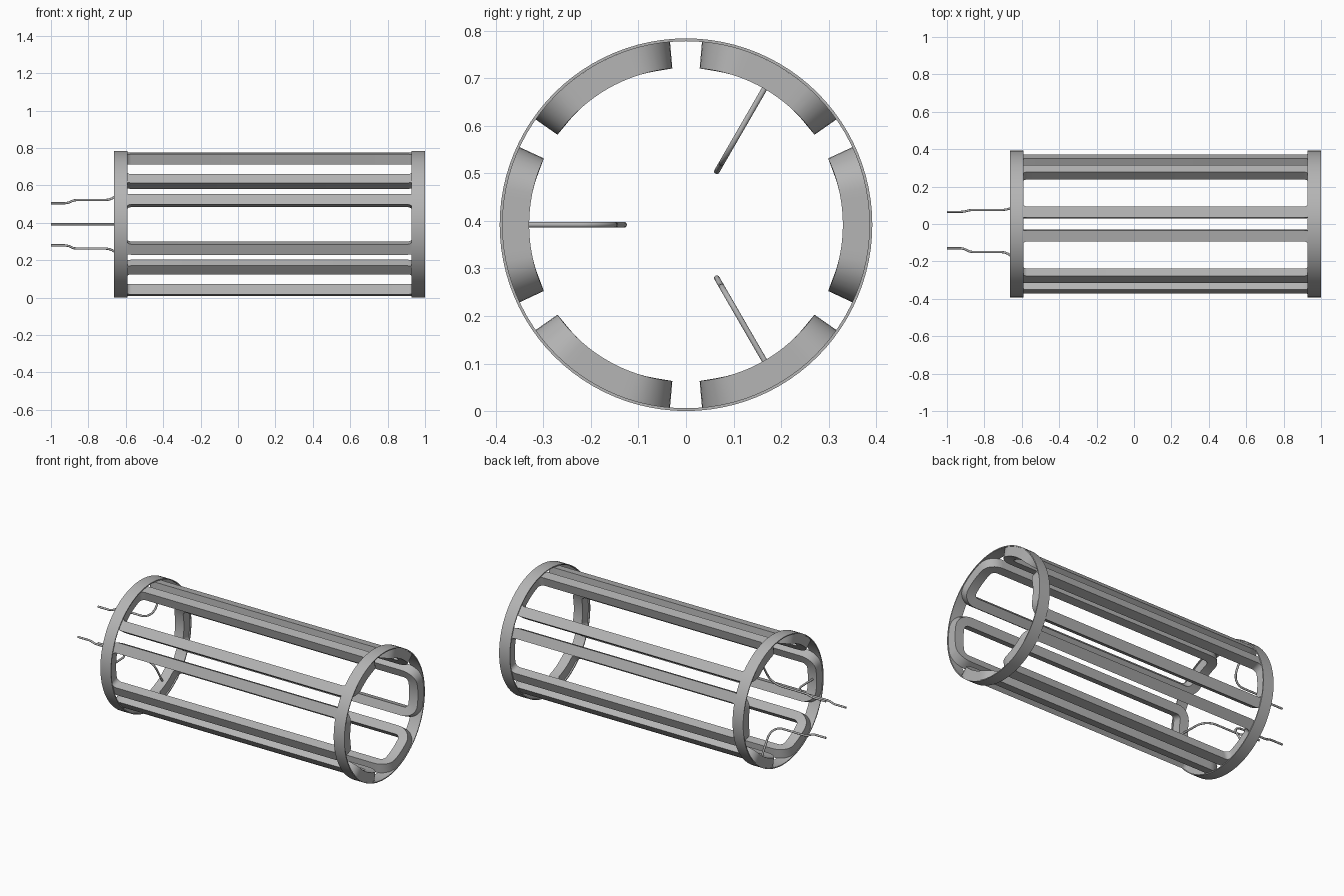
import bpy, bmesh, math
from math import sin, cos, pi, radians

if "Cube" in bpy.data.objects:
    bpy.data.objects.remove(bpy.data.objects["Cube"])

R_OUT, R_COIL, R_IN = 0.392, 0.386, 0.33   # band outer, coil outer, coil inner radius
CZ = 0.392                                 # height of the cage axis

steel = bpy.data.materials.new("grey metal")
steel.diffuse_color = (0.46, 0.46, 0.46, 1)
steel.use_nodes = True
steel.node_tree.nodes["Principled BSDF"].inputs["Base Color"].default_value = steel.diffuse_color


def polar(x, r, a):
    """Point at axial position x, radius r and angle a around the cage axis."""
    return (x, r * cos(a), CZ + r * sin(a))


def finish(obj, angle=35):
    obj.data.materials.append(steel)
    bpy.ops.object.select_all(action='DESELECT')
    obj.select_set(True)
    bpy.context.view_layer.objects.active = obj
    bpy.ops.object.shade_smooth_by_angle(angle=radians(angle))


def sweep(name, sections):
    """Closed solid through a closed list of equal-sized cross-sections."""
    bm = bmesh.new()
    rows = [[bm.verts.new(p) for p in s] for s in sections]
    k = len(rows[0])
    for i, a in enumerate(rows):
        b = rows[(i + 1) % len(rows)]
        for j in range(k):
            bm.faces.new((a[j], a[(j + 1) % k], b[(j + 1) % k], b[j]))
    bmesh.ops.recalc_face_normals(bm, faces=bm.faces)
    me = bpy.data.meshes.new(name)
    bm.to_mesh(me)
    bm.free()
    obj = bpy.data.objects.new(name, me)
    bpy.context.collection.objects.link(obj)
    finish(obj)


def band(name, x0, x1):
    n = 96
    sweep(name, [[polar(x, r, 2 * pi * i / n) for x, r in
                  ((x0, R_OUT), (x1, R_OUT), (x1, R_COIL), (x0, R_COIL))]
                 for i in range(n)])


def loop_outline(x0, x1, half, rad, inset):
    """Rounded rectangle in (x, arc length), inset concentrically."""
    pts = []
    corners = [(x1 - rad, half - rad, 0), (x0 + rad, half - rad, 90),
               (x0 + rad, rad - half, 180), (x1 - rad, rad - half, 270)]
    for k, (cx, cv, a0) in enumerate(corners):
        for i in range(9):
            a = radians(a0 + 90 * i / 8)
            pts.append((cx + (rad - inset) * cos(a), cv + (rad - inset) * sin(a)))
        if k % 2 == 1:              # subdivide the curved end turns
            nx, ny = corners[(k + 1) % 4][:2]
            ex, ev = pts[-1]
            for i in range(1, 8):
                pts.append((ex, ev + (ny - cv) * i / 8))
    return pts


# Thin end bands
band("left_end_band", -0.664, -0.592)
band("right_end_band", 0.927, 1.0)

# Six rounded coil loops wrapped around the axis
half = radians(25) * R_COIL
outer = loop_outline(-0.66, 0.996, half, 0.09, 0.0)
inner = loop_outline(-0.66, 0.996, half, 0.09, 0.06)
for k in range(6):
    c = k * pi / 3
    sweep(f"coil_loop_{k + 1}",
          [[polar(xo, R_COIL, c + vo / R_COIL), polar(xi, R_COIL, c + vi / R_COIL),
            polar(xi, R_IN, c + vi / R_COIL), polar(xo, R_IN, c + vo / R_COIL)]
           for (xo, vo), (xi, vi) in zip(outer, inner)])

# Three bent lead wires: out of a loop, round the bend, then along the axis
path = [(-0.632, 0.335), (-0.634, 0.26)]
path += [(-0.71 + 0.075 * cos(radians(t)), 0.225 + 0.075 * sin(radians(t)))
         for t in range(0, -91, -10)]
path += [(-0.86, 0.15), (-0.88, 0.147), (-0.905, 0.134), (-0.925, 0.13), (-1.0, 0.13)]
for k, deg in enumerate((60, 180, 300)):
    cu = bpy.data.curves.new("lead", 'CURVE')
    cu.dimensions = '3D'
    cu.bevel_depth = 0.006
    cu.bevel_resolution = 3
    cu.use_fill_caps = True
    sp = cu.splines.new('POLY')
    sp.points.add(len(path) - 1)
    for p, (x, r) in zip(sp.points, path):
        p.co = (*polar(x, r, radians(deg)), 1)
    obj = bpy.data.objects.new(f"lead_wire_{k + 1}", cu)
    bpy.context.collection.objects.link(obj)
    bpy.ops.object.select_all(action='DESELECT')
    obj.select_set(True)
    bpy.context.view_layer.objects.active = obj
    bpy.ops.object.convert(target='MESH')
    finish(bpy.context.view_layer.objects.active, 50)
